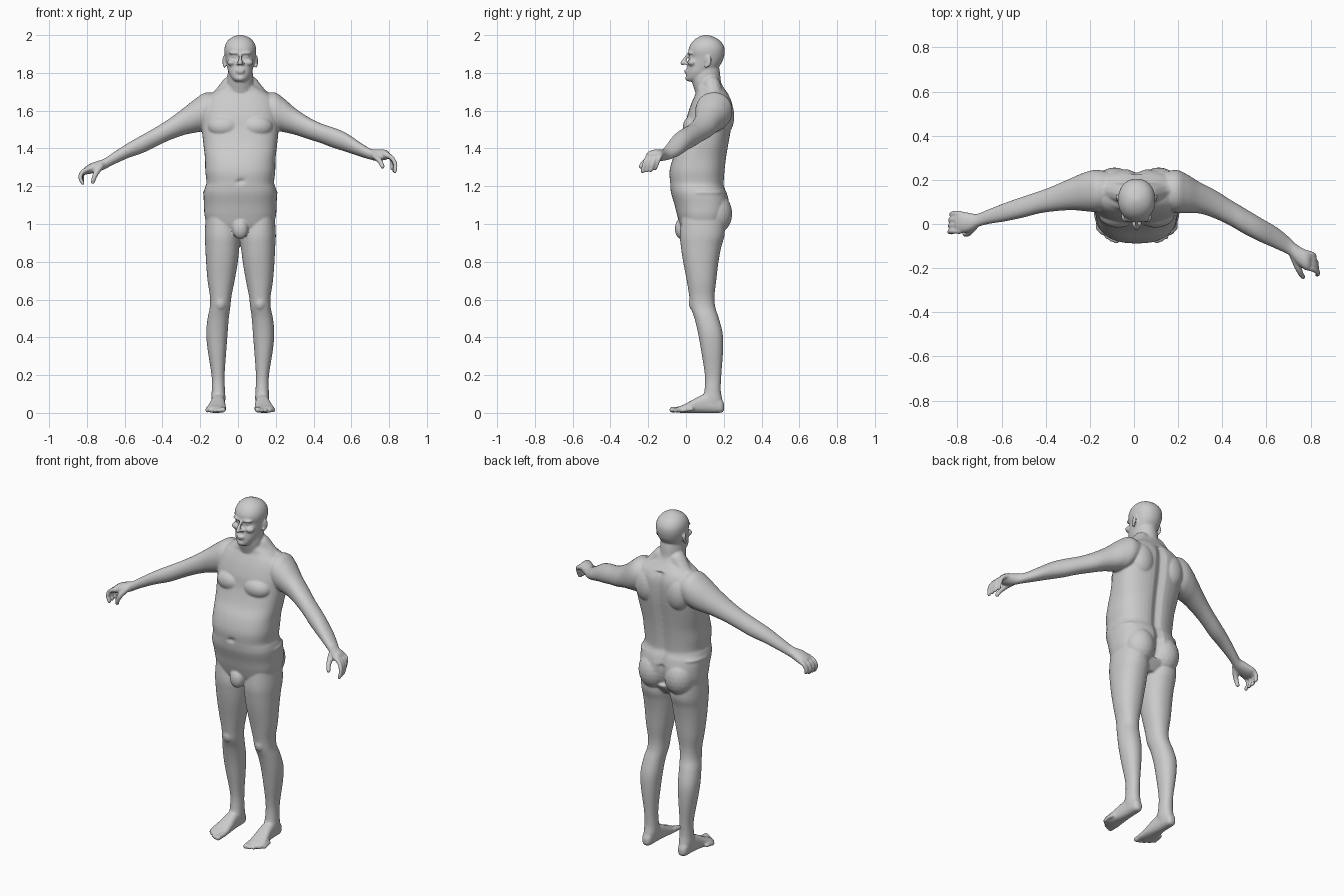
import bpy, bmesh, math
from mathutils import Vector, Matrix

CX = 0.012          # body centre line
bm = bmesh.new()


def spline(rows, steps=5):
    """Catmull-Rom through rows of numbers."""
    out = []
    for i in range(len(rows) - 1):
        p0, p1, p2 = rows[max(i - 1, 0)], rows[i], rows[i + 1]
        p3 = rows[min(i + 2, len(rows) - 1)]
        for s in range(steps):
            t = s / steps
            out.append([0.5 * (2 * b + (c - a) * t + (2 * a - 5 * b + 4 * c - d) * t * t
                               + (3 * b - a - 3 * c + d) * t ** 3)
                        for a, b, c, d in zip(p0, p1, p2, p3)])
    out.append(list(rows[-1]))
    return out


def loft(rows, axis, power=2.0, seg=48):
    """Closed skin over sections (position, u0, u1, v0, v1) square to an axis."""
    rings = []
    for t, u0, u1, v0, v1 in spline(rows):
        ring = []
        for k in range(seg):
            a = 2 * math.pi * k / seg
            c, s = math.cos(a), math.sin(a)
            u = (u0 + u1) / 2 + (u1 - u0) / 2 * math.copysign(abs(c) ** (2 / power), c)
            v = (v0 + v1) / 2 + (v1 - v0) / 2 * math.copysign(abs(s) ** (2 / power), s)
            co = {'x': (t, u, v), 'y': (u, t, v), 'z': (u, v, t)}[axis]
            ring.append(bm.verts.new(co))
        rings.append(ring)
    faces = [bm.faces.new(rings[0]), bm.faces.new(rings[-1])]
    for a, b in zip(rings, rings[1:]):
        for k in range(seg):
            j = (k + 1) % seg
            faces.append(bm.faces.new((a[k], a[j], b[j], b[k])))
    bmesh.ops.recalc_face_normals(bm, faces=faces)
    return [v for r in rings for v in r]


def ball(co, size, tilt=0.0):
    m = Matrix.Translation(co) @ Matrix.Rotation(tilt, 4, 'Z') @ Matrix.Diagonal((*size, 1))
    bmesh.ops.create_icosphere(bm, subdivisions=3, radius=1, matrix=m)


def digit(path):
    """Finger or toe: beads along a path of (x, y, z, radius)."""
    for x, y, z, r in spline(path, 7):
        bmesh.ops.create_icosphere(bm, subdivisions=2, radius=r,
                                   matrix=Matrix.Translation((x, y, z)))


def upright(rows, power):
    return loft([(z, CX - w, CX + w, f, b) for z, w, f, b in rows], 'z', power)


# torso: z, half width, front, back
torso = upright([
    (.93, .09, .01, .165), (.98, .165, -.025, .20), (1.04, .188, -.045, .225),
    (1.10, .192, -.06, .232), (1.16, .194, -.078, .220), (1.195, .186, -.083, .205),
    (1.22, .179, -.085, .203), (1.28, .185, -.087, .207), (1.35, .187, -.068, .215),
    (1.42, .195, -.032, .226), (1.50, .203, -.006, .240), (1.57, .203, .006, .248),
    (1.63, .195, .025, .248), (1.67, .175, .042, .235), (1.70, .135, .055, .215),
    (1.73, .085, .055, .195), (1.76, .06, .06, .18)], 2.5)

# spine furrow and navel
for v in torso:
    x, y, z = v.co.x - CX, v.co.y, v.co.z
    if y > .12 and 1.0 < z < 1.68:
        v.co.y -= (.018 if z > 1.12 else .03) * math.exp(-(x / .025) ** 2)
    if y < 0:
        v.co.y += .012 * math.exp(-((x / .012) ** 2 + ((z - 1.225) / .012) ** 2))

# neck
upright([(1.66, .085, .06, .20), (1.71, .075, .045, .195), (1.76, .069, .03, .184),
         (1.80, .066, .03, .18), (1.86, .06, .04, .17)], 2.0)

# head
upright([
    (1.755, .025, .008, .06), (1.77, .044, .002, .10), (1.80, .061, .003, .14),
    (1.83, .069, .007, .172), (1.86, .075, .013, .192), (1.885, .080, .018, .201),
    (1.91, .084, .013, .205), (1.935, .083, .016, .203), (1.96, .074, .030, .190),
    (1.98, .057, .050, .168), (1.994, .032, .075, .138), (2.001, .008, .10, .115)], 2.15)

# nose, lips, chin, groin
digit([(CX, .012, 1.898, .008), (CX, -.006, 1.872, .010), (CX, -.018, 1.852, .012)])
ball((CX, .001, 1.812), (.024, .011, .006))
ball((CX, .003, 1.801), (.021, .011, .006))
ball((CX, .010, 1.772), (.024, .014, .015))
ball((CX, -.025, .975), (.042, .034, .055))

for s in (-1, 1):
    # face and ears
    ball((CX + s * .013, .001, 1.85), (.010, .013, .008))
    ball((CX + s * .034, .022, 1.905), (.028, .014, .008), s * .3)
    ball((CX + s * .032, .030, 1.886), (.014, .014, .009))
    ball((CX + s * .046, .030, 1.855), (.025, .022, .018), s * .5)
    ball((CX + s * .085, .118, 1.862), (.008, .018, .031), -s * .4)
    ball((CX + s * .084, .108, 1.838), (.007, .010, .013), -s * .3)

    # chest, shoulder blades, buttocks, waist folds
    ball((CX + s * .085, .045, 1.515), (.088, .062, .062))
    ball((CX + s * .10, .20, 1.57), (.075, .056, .10))
    ball((CX + s * .085, .155, 1.055), (.088, .090, .11))
    ball((CX + s * .12, .08, 1.165), (.078, .115, .028))

    # trapezius slope
    digit([(CX + s * .05, .135, 1.735, .05), (CX + s * .11, .15, 1.665, .05),
           (CX + s * .17, .155, 1.64, .05)])

    # leg: z, inner, outer, front, back
    loft([(z, CX + s * i, CX + s * o, f, b) for z, i, o, f, b in (
        (1.06, .03, .180, -.02, .20), (.95, .004, .188, -.032, .205),
        (.88, .005, .185, -.027, .187), (.80, .013, .181, -.015, .172),
        (.70, .030, .173, .004, .160), (.62, .046, .161, .017, .151),
        (.56, .053, .161, .025, .155), (.50, .061, .173, .045, .174),
        (.42, .067, .180, .064, .194), (.33, .074, .172, .080, .196),
        (.20, .083, .152, .100, .187), (.12, .081, .151, .098, .184),
        (.07, .079, .153, .086, .192), (.02, .088, .148, .095, .197))], 'z', 2.2)
    ball((CX + s * .105, .050, .58), (.035, .035, .045))

    # foot: y, inner, outer, bottom, top
    loft([(y, CX + s * i, CX + s * o, b, t) for y, i, o, b, t in (
        (.202, .105, .130, .015, .045), (.19, .092, .144, .002, .07),
        (.16, .086, .150, 0, .09), (.12, .084, .152, 0, .105),
        (.07, .080, .158, 0, .088), (.03, .077, .168, 0, .066),
        (-.01, .076, .178, 0, .045), (-.04, .080, .170, .001, .033),
        (-.052, .085, .145, .004, .026))], 'y', 2.5)
    for k in range(5):
        r = .0155 if k == 0 else .0115
        x, y = CX + s * (.092 + k * .0205), -.074 + .004 * k * k * (.95 if k < 4 else .85)
        digit([(x - s * .003, y + .05, .02, r), (x, y + .025, .018, r), (x, y, r + .001, r)])

# arms and palms: x, front, back, bottom, top
loft([(-.09, .07, .23, 1.56, 1.68), (-.165, .055, .245, 1.50, 1.697),
      (-.22, .058, .235, 1.485, 1.667), (-.28, .063, .21, 1.473, 1.62),
      (-.36, .058, .175, 1.445, 1.56), (-.43, .048, .148, 1.412, 1.515),
      (-.50, .030, .125, 1.378, 1.475), (-.58, .013, .097, 1.350, 1.430),
      (-.66, .000, .066, 1.314, 1.378), (-.71, -.014, .046, 1.288, 1.345),
      (-.745, -.034, .050, 1.275, 1.333), (-.785, -.040, .056, 1.265, 1.318),
      (-.812, -.030, .046, 1.262, 1.300)], 'x', 2.1)
loft([(.115, .07, .23, 1.56, 1.68), (.19, .050, .245, 1.50, 1.697),
      (.24, .050, .225, 1.487, 1.667), (.30, .047, .188, 1.473, 1.615),
      (.37, .024, .152, 1.450, 1.567), (.44, -.010, .108, 1.428, 1.532),
      (.50, -.045, .072, 1.405, 1.512), (.57, -.080, .030, 1.383, 1.483),
      (.65, -.115, -.017, 1.356, 1.430), (.705, -.143, -.062, 1.340, 1.397),
      (.74, -.182, -.095, 1.333, 1.395), (.78, -.208, -.118, 1.340, 1.393),
      (.80, -.205, -.128, 1.346, 1.380)], 'x', 2.1)

# fingers
for k, reach in enumerate((.004, .0, -.002, -.012)):
    y = -.032 + k * .0265
    digit([(-.790, y, 1.292, .014), (-.822 - reach / 2, y, 1.275, .0125),
           (-.833 - reach / 2, y - .004, 1.245, .0115), (-.822, y - .006, 1.220 - reach, .0105)])
    y = -.196 + k * .022
    digit([(.780, y, 1.367, .014), (.812, y - .010, 1.352, .0125),
           (.829 + reach, y - .024, 1.318, .0115), (.827 + reach, y - .034, 1.282 - reach, .0105)])

# thumbs
digit([(-.725, -.012, 1.308, .018), (-.748, -.038, 1.275, .016),
       (-.762, -.046, 1.245, .013), (-.768, -.043, 1.222, .0115)])
digit([(.722, -.145, 1.362, .018), (.742, -.195, 1.345, .016),
       (.756, -.225, 1.325, .013), (.766, -.240, 1.303, .0115)])

# single fused skin
mesh = bpy.data.meshes.new("body")
bm.to_mesh(mesh)
bm.free()
body = bpy.data.objects.new("body", mesh)
bpy.context.collection.objects.link(body)
fuse = body.modifiers.new("fuse", 'REMESH')
fuse.mode = 'VOXEL'
fuse.voxel_size = .0056
fuse.use_smooth_shade = True
soft = body.modifiers.new("soften", 'SMOOTH')
soft.factor = .5
soft.iterations = 4
